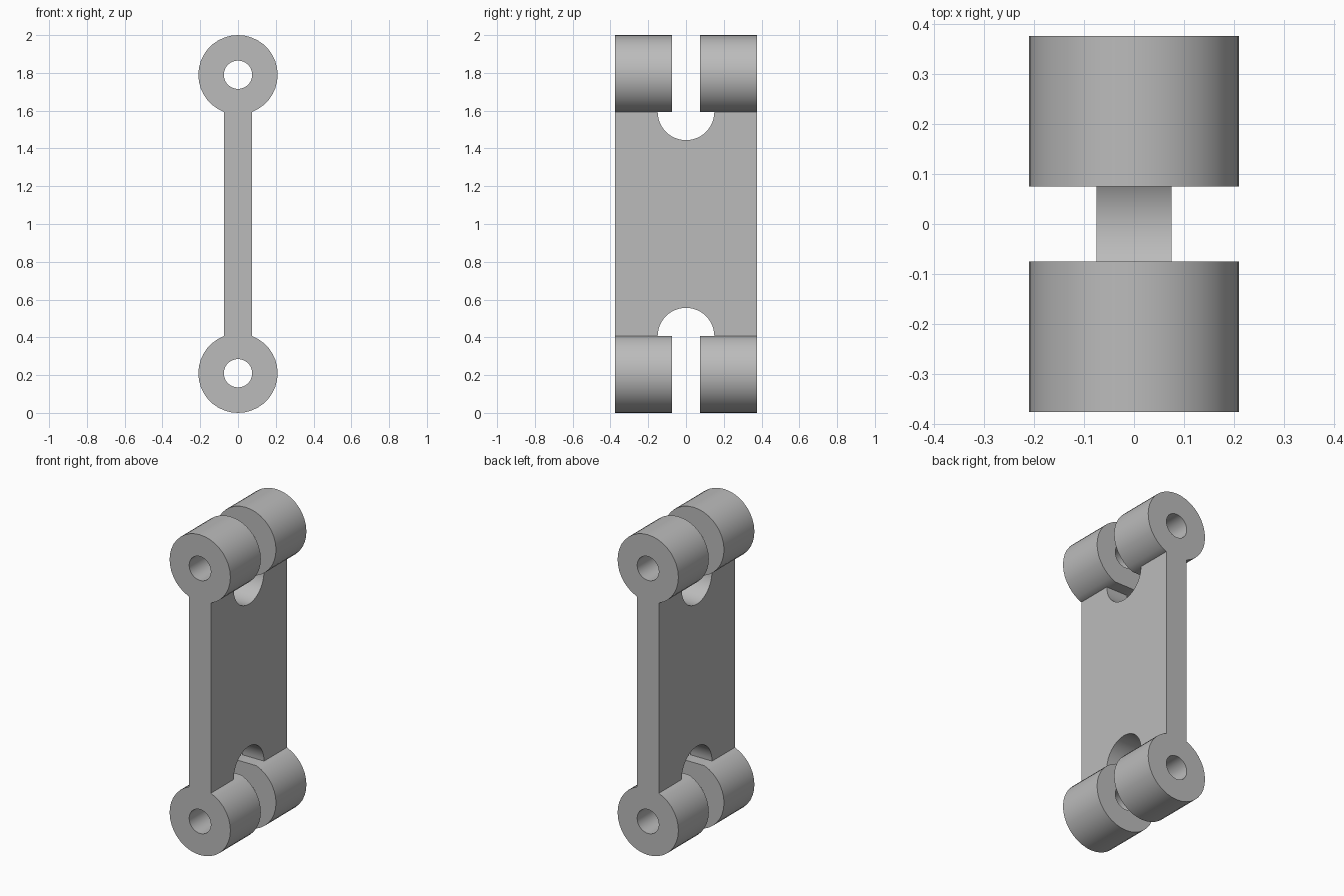
import bpy, bmesh
from math import sin, cos, pi, asin, sqrt

cube = bpy.data.objects.get("Cube")
if cube:
    bpy.data.objects.remove(cube, do_unlink=True)

# Main dimensions
RADIUS, BORE = 0.21, 0.075      # barrel and pin hole
HALF_WEB = 0.075                # half thickness of the plate
HALF_DEPTH, HALF_GAP = 0.375, 0.075
NOTCH = 0.15
CHORD = sqrt(RADIUS**2 - HALF_WEB**2)
REACH = 1 - RADIUS - CHORD      # half height of the plate

grey = bpy.data.materials.new("plain grey")
grey.use_nodes = True
colour = (0.5, 0.5, 0.5, 1)
grey.diffuse_color = colour
grey.node_tree.nodes["Principled BSDF"].inputs["Base Color"].default_value = colour


def finish(name, bm):
    bmesh.ops.recalc_face_normals(bm, faces=bm.faces)
    mesh = bpy.data.meshes.new(name)
    bm.to_mesh(mesh)
    bm.free()
    obj = bpy.data.objects.new(name, mesh)
    bpy.context.collection.objects.link(obj)
    mesh.materials.append(grey)
    bpy.ops.object.select_all(action="DESELECT")
    obj.select_set(True)
    bpy.context.view_layer.objects.active = obj
    bpy.ops.object.shade_smooth_by_angle(angle=pi / 6)
    return obj


def extrude(bm, offset):
    new = bmesh.ops.extrude_face_region(bm, geom=bm.faces[:])
    verts = [v for v in new["geom"] if isinstance(v, bmesh.types.BMVert)]
    bmesh.ops.translate(bm, verts=verts, vec=offset)


def barrel(name, side, end):
    """Bored cylinder with a flat seat where it meets the plate."""
    gap = asin(HALF_WEB / RADIUS)
    arc, seat = 32, 4
    angles = [gap + (2 * pi - 2 * gap) * i / arc for i in range(arc + 1)]
    angles += [-gap + 2 * gap * i / seat for i in range(1, seat)]
    bm = bmesh.new()
    y = HALF_GAP if side > 0 else -HALF_DEPTH
    rings = []
    for hole in (False, True):
        ring = []
        for a in angles:
            r = BORE if hole else min(RADIUS, CHORD / cos(a) if abs(a) < gap else RADIUS)
            ring.append(bm.verts.new((r * sin(a), y, end * (1 - RADIUS - r * cos(a)) + 1)))
        rings.append(ring)
    outer, inner = rings
    for i in range(len(angles)):
        j = (i + 1) % len(angles)
        bm.faces.new((outer[i], outer[j], inner[j], inner[i]))
    extrude(bm, (0, HALF_DEPTH - HALF_GAP, 0))
    return finish(name, bm)


# Plate with a round notch at each end
outline = []
for end in (1, -1):
    outline.append((end * HALF_DEPTH, end * REACH))
    for i in range(25):
        a = pi * i / 24
        outline.append((end * NOTCH * cos(a), end * (REACH - NOTCH * sin(a))))
    outline.append((-end * HALF_DEPTH, end * REACH))
bm = bmesh.new()
bm.faces.new([bm.verts.new((-HALF_WEB, y, z + 1)) for y, z in outline])
extrude(bm, (2 * HALF_WEB, 0, 0))
finish("link_plate", bm)

# Four barrels
for end, height in ((1, "upper"), (-1, "lower")):
    for side, place in ((-1, "front"), (1, "back")):
        barrel(f"{height}_{place}_barrel", side, end)
